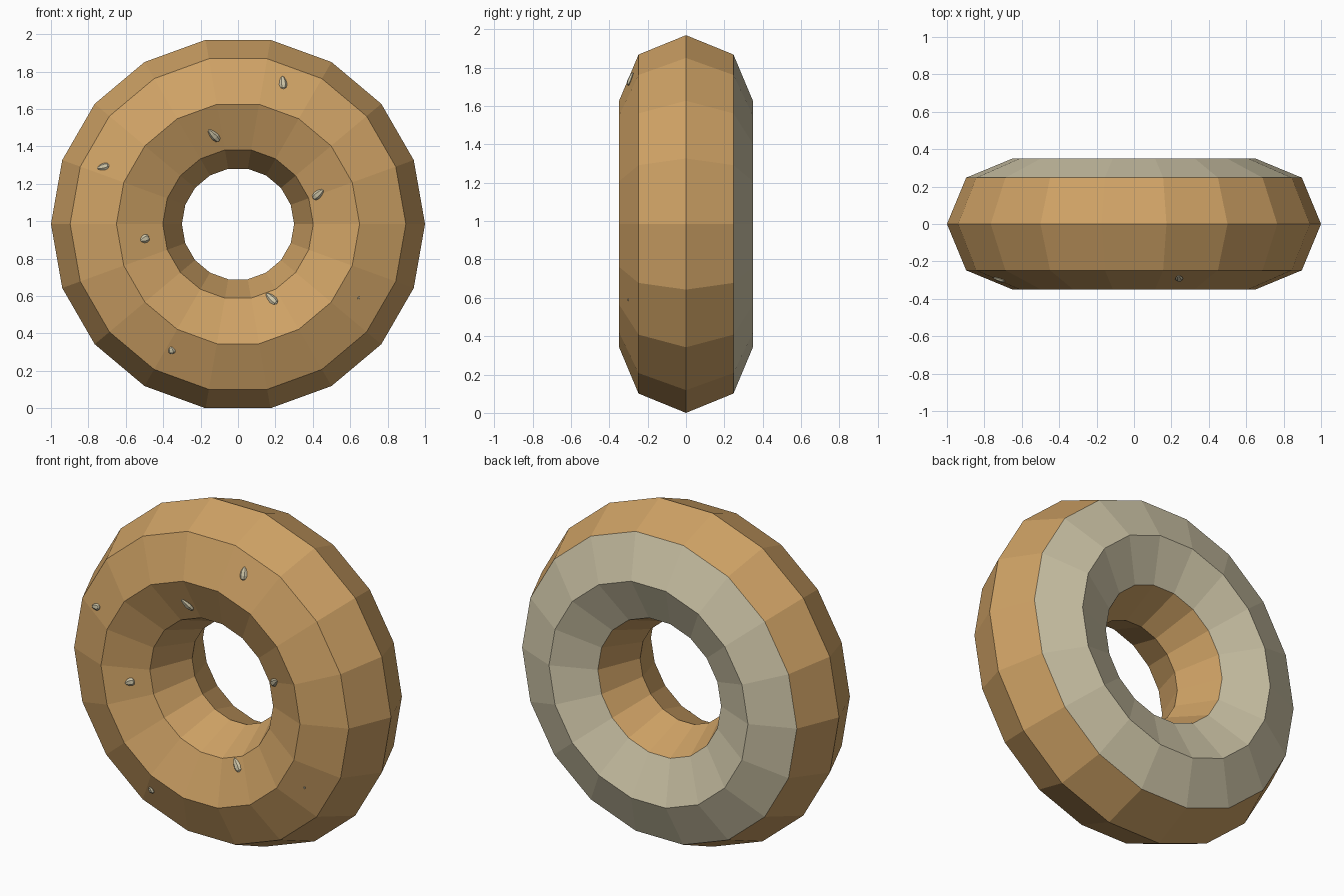
import bpy, bmesh, math
from mathutils import Vector, Matrix

cube = bpy.data.objects.get("Cube")
if cube:
    bpy.data.objects.remove(cube, do_unlink=True)

SEGMENTS, SIDES = 18, 8
RING, TUBE = 0.65, 0.35
STEP = math.tau / SEGMENTS
CENTRE_Z = math.cos(STEP / 2)      # ring rests on one flat facet
SLOPE = math.tan(math.pi / SIDES)


def material(name, rgb):
    mat = bpy.data.materials.new(name)
    mat.use_nodes = True
    mat.diffuse_color = (*rgb, 1)
    mat.node_tree.nodes["Principled BSDF"].inputs["Base Color"].default_value = (*rgb, 1)
    return mat


crust = material("tan_crust", (0.62, 0.36, 0.13))
cream = material("pale_cream", (0.62, 0.56, 0.39))


def add_object(name, bm, mats):
    mesh = bpy.data.meshes.new(name)
    bm.to_mesh(mesh)
    bm.free()
    for mat in mats:
        mesh.materials.append(mat)
    obj = bpy.data.objects.new(name, mesh)
    bpy.context.collection.objects.link(obj)
    return obj


# Ring: octagonal section swept around the y axis
bm = bmesh.new()
rings = []
for i in range(SEGMENTS):
    a = i * STEP
    loop = []
    for j in range(SIDES):
        b = j * math.tau / SIDES
        r = RING + TUBE * math.cos(b)
        loop.append(bm.verts.new((r * math.cos(a), TUBE * math.sin(b),
                                  CENTRE_Z + r * math.sin(a))))
    rings.append(loop)
for i in range(SEGMENTS):
    here, there = rings[i], rings[(i + 1) % SEGMENTS]
    for j in range(SIDES):
        k = (j + 1) % SIDES
        face = bm.faces.new((here[j], here[k], there[k], there[j]))
        # the two rearmost bands are cream
        face.material_index = int(face.calc_center_median().y > TUBE * 0.75)
bmesh.ops.recalc_face_normals(bm, faces=bm.faces)
add_object("bread_ring", bm, (crust, cream))


def add_seed(index, x, z, length, width, degrees, lift):
    """Tapered seed lying on the front of the ring."""
    dz = z - CENTRE_Z
    angle = math.atan2(dz, x)
    middle = (math.floor(angle / STEP) + 0.5) * STEP
    r = math.hypot(x, dz) * math.cos(angle - middle) / math.cos(STEP / 2)
    y = -(TUBE - SLOPE * abs(r - RING))
    lean = math.copysign(SLOPE, r - RING)
    normal = Vector((lean * math.cos(middle), -1, lean * math.sin(middle))).normalized()
    t = math.radians(degrees)
    along = Vector((math.cos(t), 0, math.sin(t)))
    along = (along - normal * along.dot(normal)).normalized()
    across = normal.cross(along)

    bm = bmesh.new()
    bmesh.ops.create_uvsphere(bm, u_segments=6, v_segments=5, radius=0.5,
                              matrix=Matrix.Rotation(math.pi / 2, 4, 'Y'))
    for v in bm.verts:
        taper = 1 - 0.6 * v.co.x
        v.co = Vector((v.co.x * length, v.co.y * width * taper, v.co.z * width * 0.6 * taper))
    place = Matrix((along, across, normal)).transposed().to_4x4()
    place.translation = Vector((x, y, z)) + normal * lift
    bm.transform(place)
    add_object(f"seed_{index}", bm, (cream,))


# Scattered seeds: x, z, length, width, direction, height above the crust
seeds = [
    (0.24, 1.74, 0.075, 0.042, 92, 0.004),
    (-0.13, 1.46, 0.09, 0.042, 130, 0.004),
    (-0.72, 1.29, 0.07, 0.038, 190, 0.004),
    (0.43, 1.145, 0.08, 0.042, 40, 0.004),
    (-0.5, 0.905, 0.055, 0.045, 200, 0.003),
    (0.18, 0.585, 0.085, 0.042, 132, 0.004),
    (-0.355, 0.31, 0.042, 0.038, 100, 0.002),
    (0.645, 0.59, 0.015, 0.012, 70, 0),
]
for n, seed in enumerate(seeds, 1):
    add_seed(n, *seed)
